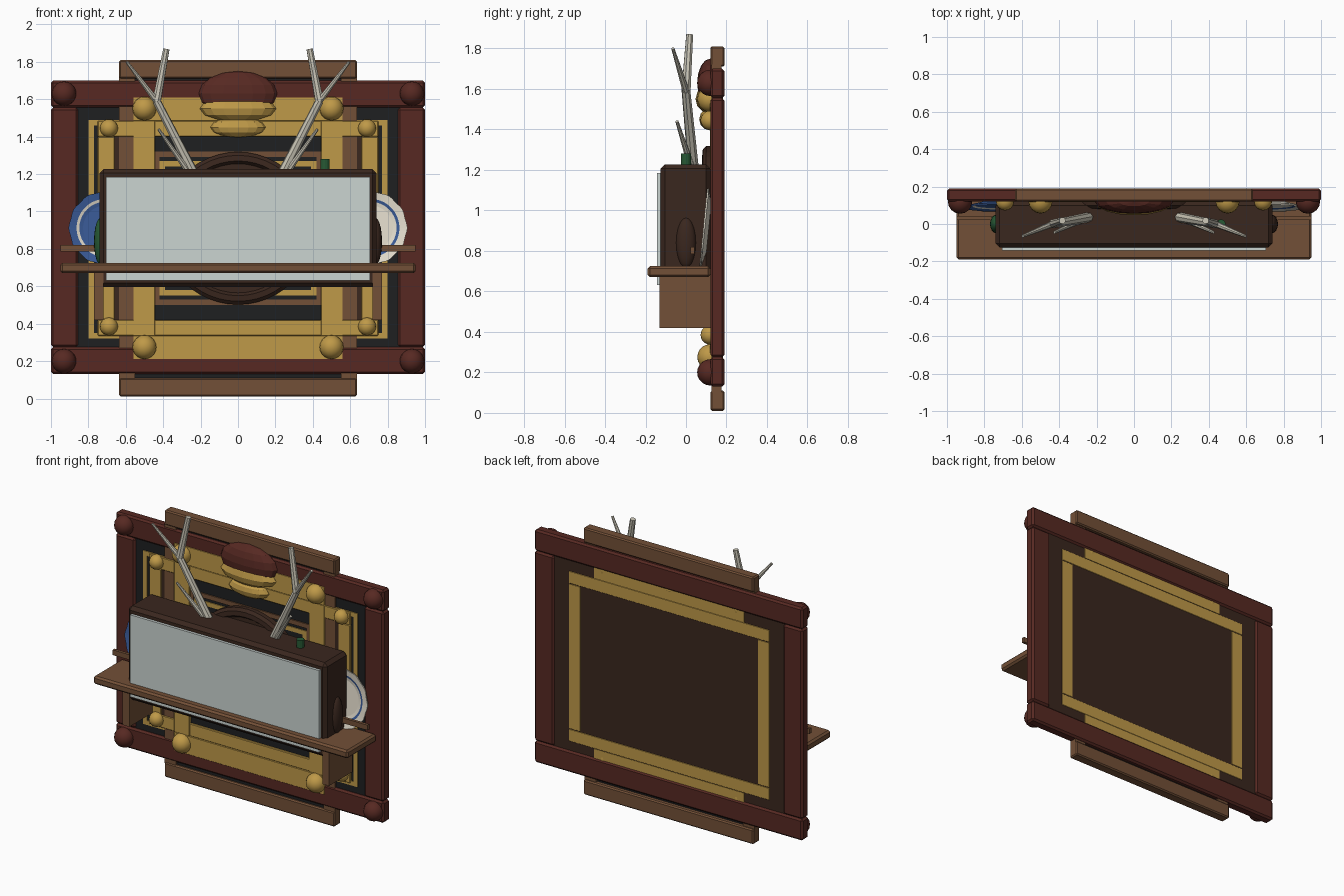
import bpy, bmesh, math
from mathutils import Vector

if "Cube" in bpy.data.objects:
    bpy.data.objects.remove(bpy.data.objects["Cube"])

COLORS = {
    "red_wood": (0.095, 0.022, 0.016), "brown_wood": (0.17, 0.08, 0.038),
    "gold": (0.52, 0.32, 0.065), "dark_wood": (0.042, 0.02, 0.013),
    "black": (0.013, 0.014, 0.015), "screen_grey": (0.60, 0.66, 0.64),
    "bone": (0.58, 0.55, 0.46), "cream": (0.76, 0.71, 0.60),
    "blue": (0.04, 0.10, 0.30), "green": (0.02, 0.10, 0.035),
}
MATS = {}
for n, c in COLORS.items():
    m = bpy.data.materials.new(n)
    m.diffuse_color = (*c, 1)
    m.use_nodes = True
    m.node_tree.nodes["Principled BSDF"].inputs["Base Color"].default_value = m.diffuse_color
    MATS[n] = m


def make(name, bm, *mats, smooth=False):
    me = bpy.data.meshes.new(name)
    bmesh.ops.recalc_face_normals(bm, faces=bm.faces[:])
    bm.to_mesh(me)
    bm.free()
    for m in mats:
        me.materials.append(MATS[m])
    if smooth:
        for p in me.polygons:
            p.use_smooth = True
    ob = bpy.data.objects.new(name, me)
    bpy.context.collection.objects.link(ob)
    return ob


def box(name, x, y, z, mat, bevel=0.0):
    bm = bmesh.new()
    bmesh.ops.create_cube(bm, size=1)
    for v in bm.verts:
        for i, (a, b) in enumerate((x, y, z)):
            v.co[i] = (a + b) / 2 + v.co[i] * (b - a)
    if bevel:
        bmesh.ops.bevel(bm, geom=bm.edges[:], offset=bevel, segments=1,
                        affect='EDGES', profile=0.5)
    return make(name, bm, mat)


def frame(name, hx, z0, z1, wx, wz, y, mat, bevel=0.0, overlap=False):
    """Rectangular frame: two rails and two stiles."""
    box(name + "_top_rail", (-hx, hx), y, (z1 - wz, z1), mat, bevel)
    box(name + "_bottom_rail", (-hx, hx), y, (z0, z0 + wz), mat, bevel)
    for s, side in ((-1, "left"), (1, "right")):
        xs = sorted((s * hx, s * (hx - wx)))
        box(f"{name}_{side}_stile", xs, y, (z0 + wz, z1 - wz), mat, bevel)


def ball(name, loc, r, mat, seg=16, rings=10, smooth=True):
    bm = bmesh.new()
    bmesh.ops.create_uvsphere(bm, u_segments=seg, v_segments=rings, radius=1)
    for v in bm.verts:
        v.co = Vector(loc) + Vector([v.co[i] * r[i] for i in range(3)])
    return make(name, bm, mat, smooth=smooth)


def rod(name, a, b, r0, r1, mat, seg=8):
    a, b = Vector(a), Vector(b)
    bm = bmesh.new()
    bmesh.ops.create_cone(bm, cap_ends=True, segments=seg, radius1=r0, radius2=r1,
                          depth=(b - a).length)
    q = (b - a).to_track_quat('Z', 'Y')
    for v in bm.verts:
        v.co = (a + b) / 2 + q @ v.co
    return make(name, bm, mat)


def lathe(name, center, profile, mats, rule, seg=48, scallop=0.0, tilt=0.0):
    """Revolve (radius, depth) rings about the y axis; colour faces by ring number."""
    bm = bmesh.new()
    rings = []
    for r, d in profile:
        ring = []
        for i in range(seg):
            t = math.tau * i / seg
            rr = r * (1 + (scallop * math.cos(12 * t) if r > 0.18 else 0))
            x, z = rr * math.cos(t), rr * math.sin(t)
            ring.append(bm.verts.new((center[0] + x, center[1] + d + z * tilt, center[2] + z)))
        rings.append(ring)
    for k in range(len(rings) - 1):
        for i in range(seg):
            j = (i + 1) % seg
            f = bm.faces.new((rings[k][i], rings[k][j], rings[k + 1][j], rings[k + 1][i]))
            f.material_index = rule(k)
    bm.faces.new(rings[0])
    bm.faces.new(rings[-1])
    return make(name, bm, *mats)


# Backing panels
box("front_panel", (-0.87, 0.87), (0.136, 0.16), (0.2, 1.62), "black")
box("tall_panel", (-0.56, 0.56), (0.137, 0.16), (0.1, 1.72), "black")
box("back_panel", (-0.87, 0.87), (0.16, 0.178), (0.2, 1.62), "dark_wood")

# Large red outer frame with corner knobs
frame("red_frame", 1.0, 0.13, 1.70, 0.145, 0.145, (0.12, 0.19), "red_wood", 0.012)
# Tall brown frame
box("brown_top_rail", (-0.635, 0.635), (0.12, 0.19), (1.71, 1.81), "brown_wood", 0.008)
box("brown_bottom_rail", (-0.635, 0.635), (0.12, 0.19), (0.01, 0.11), "brown_wood", 0.008)
for s, side in ((-1, "left"), (1, "right")):
    xs = sorted((s * 0.55, s * 0.635))
    box(f"brown_{side}_stile", xs, (0.126, 0.176), (0.10, 1.72), "brown_wood")
    box(f"dark_{side}_stile", sorted((s * 0.61, s * 0.66)), (0.128, 0.17), (0.42, 1.40), "dark_wood")

# Gilded frames
frame("thin_gold_frame", 0.80, 0.32, 1.49, 0.03, 0.03, (0.13, 0.17), "gold")
frame("wide_gold_frame", 0.75, 0.335, 1.485, 0.09, 0.085, (0.122, 0.18), "gold", 0.004)
frame("tall_gold_frame", 0.56, 0.21, 1.61, 0.115, 0.125, (0.118, 0.177), "gold", 0.002)
for z0, z1 in ((0.21, 0.335), (1.485, 1.61)):
    box("gold_back_rail", (-0.56, 0.56), (0.17, 0.181), (z0, z1), "gold")

# Inner slats above and below the screen
frame("inner_brown_frame", 0.45, 0.50, 1.32, 0.03, 0.03, (0.128, 0.17), "brown_wood")
frame("inner_gold_frame", 0.42, 0.55, 1.27, 0.03, 0.03, (0.13, 0.17), "gold")

# Corner knobs
for s, side in ((-1, "left"), (1, "right")):
    for x, z0, z1, r, mat in ((0.93, 0.20, 1.63, 0.065, "red_wood"),
                              (0.69, 0.385, 1.445, 0.048, "gold"),
                              (0.50, 0.275, 1.55, 0.064, "gold")):
        for z in (z0, z1):
            ball(f"{mat}_knob_{side}", (s * x, 0.12, z), (r, r, r), mat)

# Crest ornaments
ball("red_crest", (0, 0.12, 1.63), (0.21, 0.065, 0.12), "red_wood", 16, 8, False)
ball("gold_crest", (0, 0.115, 1.55), (0.205, 0.068, 0.07), "gold", 16, 6, False)
ball("small_gold_crest", (0, 0.12, 1.45), (0.148, 0.055, 0.055), "gold", 16, 6, False)

# Round plaque with a raised rim
lathe("round_plaque", (0, 0.12, 0.91),
      [(0.408, 0.02), (0.408, -0.02), (0.39, -0.037), (0.36, -0.04), (0.345, -0.02),
       (0.10, -0.02)], ["dark_wood"], lambda k: 0)

# Shelf with brackets and plate rail
box("shelf", (-0.95, 0.95), (-0.19, 0.12), (0.67, 0.725), "brown_wood", 0.012)
box("plate_rail", (-0.95, 0.95), (0.022, 0.042), (0.785, 0.82), "brown_wood")
for s, side in ((-1, "left"), (1, "right")):
    box(f"bracket_{side}", sorted((s * 0.72, s * 0.77)), (-0.13, 0.12), (0.42, 0.68), "brown_wood")

# Screen cabinet
box("cabinet", (-0.74, 0.74), (-0.125, 0.12), (0.595, 1.228), "dark_wood", 0.022)
box("screen", (-0.705, 0.705), (-0.143, -0.12), (0.632, 1.185), "screen_grey")

# Bottles at the cabinet sides and a green stopper
ball("green_bottle", (-0.735, 0.0, 0.84), (0.035, 0.05, 0.125), "green")
ball("dark_bottle", (0.735, 0.0, 0.84), (0.035, 0.05, 0.125), "dark_wood")
rod("green_stopper", (0.465, 0, 1.2), (0.465, 0, 1.28), 0.025, 0.025, "green", 12)

# Scalloped display plates, leaning back
plate = [(0.05, 0.0), (0.12, 0.0), (0.140, -0.005), (0.155, -0.010), (0.195, -0.018),
         (0.195, -0.010), (0.12, 0.010), (0.05, 0.010)]
for s, side, mats in ((-1, "left", ["blue", "cream"]), (1, "right", ["cream", "blue"])):
    lathe(f"plate_{side}", (s * 0.708, 0.103, 0.912), plate, mats,
          lambda k: 1 if k == 2 else 0, 72, 0.015, 0.10)

# Antlers
for s, side in ((-1, "left"), (1, "right")):
    fork = (s * 0.435, 0.0, 1.59)
    rod(f"antler_beam_{side}", (s * 0.22, 0.04, 1.17), fork, 0.028, 0.022, "bone")
    rod(f"antler_tip_{side}", fork, (s * 0.383, 0.018, 1.868), 0.024, 0.018, "bone")
    rod(f"antler_outer_tine_{side}", fork, (s * 0.595, -0.065, 1.80), 0.018, 0.008, "bone")
    rod(f"antler_lower_tine_{side}", (s * 0.27, 0.025, 1.22), (s * 0.425, -0.045, 1.44),
        0.018, 0.008, "bone")
